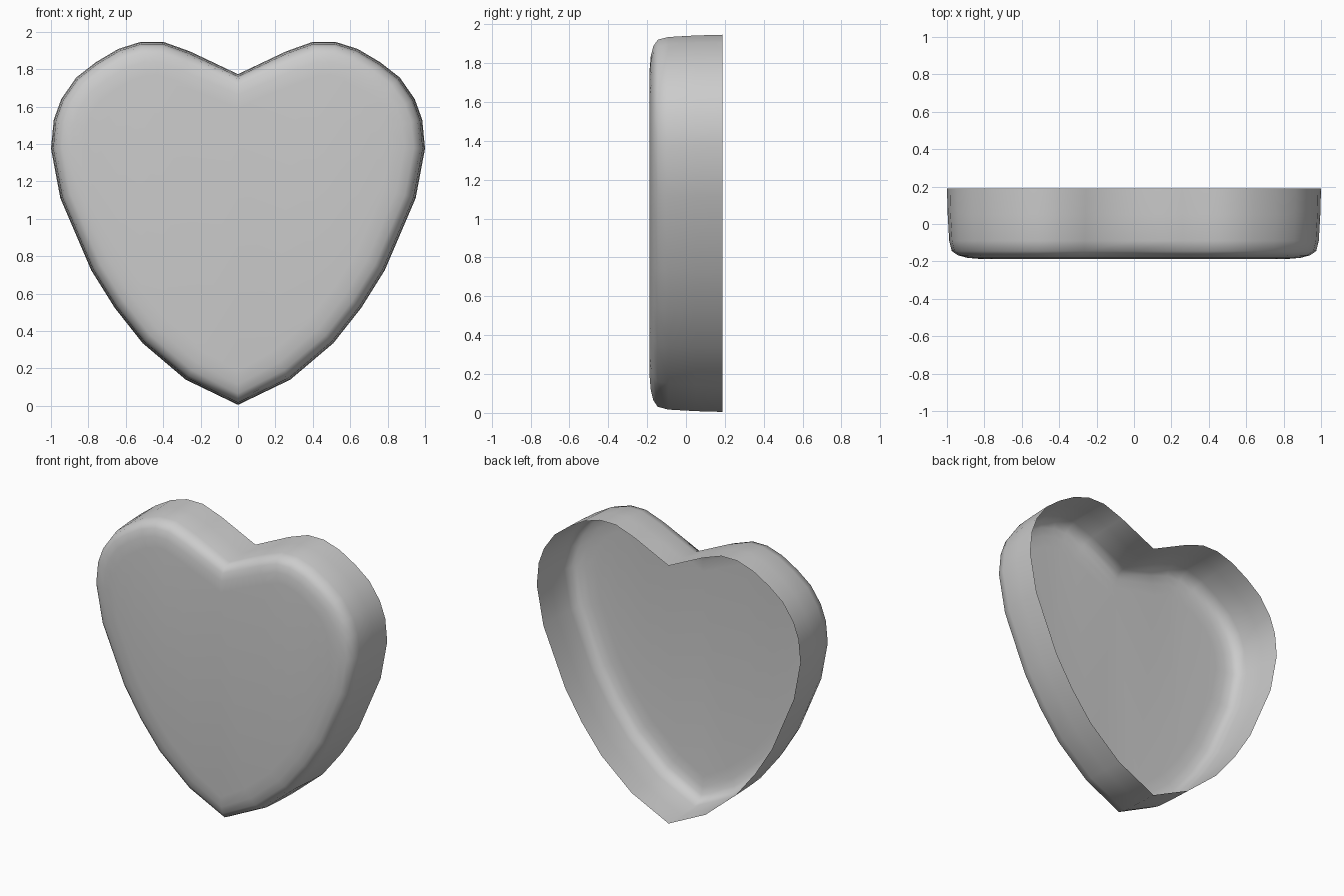
import bpy, bmesh
from mathutils import Vector

if "Cube" in bpy.data.objects:
    bpy.data.objects.remove(bpy.data.objects["Cube"])

# Right half of the heart outline (x, z), tip to cleft, then mirrored
half = [(0, 0.005), (0.28, 0.14), (0.51, 0.335), (0.66, 0.525), (0.785, 0.725),
        (0.95, 1.11), (1.0, 1.375), (0.985, 1.53), (0.945, 1.64), (0.865, 1.755),
        (0.76, 1.837), (0.64, 1.908), (0.52, 1.946), (0.40, 1.946), (0.257, 1.895),
        (0, 1.773)]
outline = [Vector(p) for p in half + [(-x, z) for x, z in half[-2:0:-1]]]
n = len(outline)


def inset(d):
    """Outline moved inward by distance d."""
    pts = []
    for i, p in enumerate(outline):
        a = (p - outline[i - 1]).normalized()
        b = (outline[(i + 1) % n] - p).normalized()
        t = (a + b).normalized()
        pts.append(p + Vector((-t.y, t.x)) * d)
    return pts


# Side wall rings (y, inset) from the open back to the rounded front
rings = [(0.189, 0), (0.05, 0.004), (-0.09, 0.012), (-0.145, 0.026),
         (-0.168, 0.06), (-0.181, 0.11), (-0.187, 0.18)]
bm = bmesh.new()
loops = [[bm.verts.new((p.x, y, p.y)) for p in inset(d)] for y, d in rings]
for back, front in zip(loops, loops[1:]):
    for i in range(n):
        j = (i + 1) % n
        bm.faces.new((back[i], front[i], front[j], back[j]))

# Flat front face
cap = bm.faces.new(loops[-1])
bmesh.ops.triangulate(bm, faces=[cap])
bmesh.ops.recalc_face_normals(bm, faces=bm.faces)
front_face = min(bm.faces, key=lambda f: f.calc_center_median().y)
if front_face.normal.y > 0:
    bmesh.ops.reverse_faces(bm, faces=bm.faces)
for f in bm.faces:
    f.smooth = True

mesh = bpy.data.meshes.new("heart_shell")
bm.to_mesh(mesh)
bm.free()
heart = bpy.data.objects.new("heart_shell", mesh)
bpy.context.collection.objects.link(heart)
